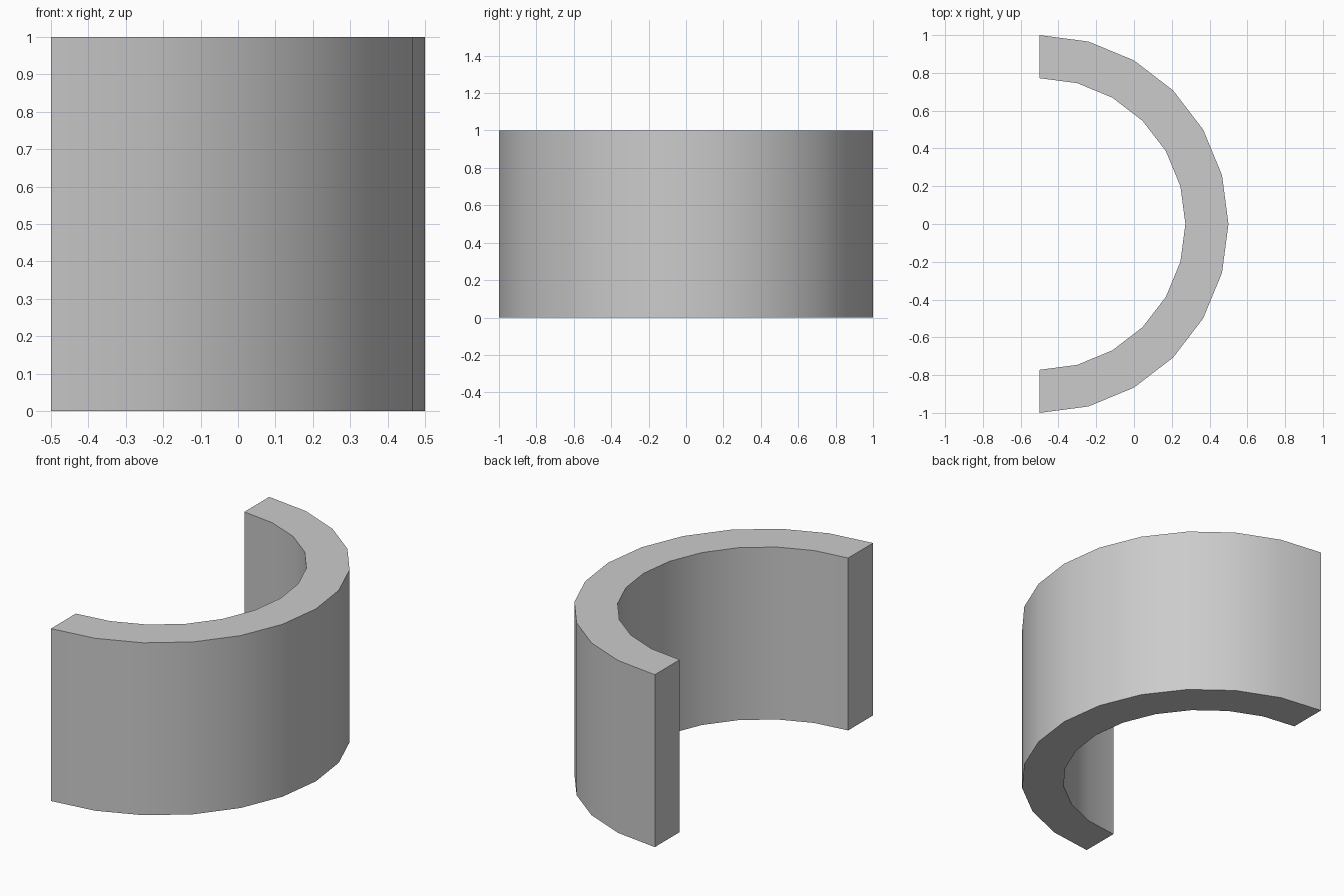
import bpy, bmesh, math

if "Cube" in bpy.data.objects:
    bpy.data.objects.remove(bpy.data.objects["Cube"])

OUTER, INNER, HEIGHT, STEPS = 1.0, 0.772, 1.0, 12
CENTRE_X = -0.5


def arc_point(bm, radius, i):
    a = -math.pi / 2 + math.pi * i / STEPS
    return bm.verts.new((CENTRE_X + radius * math.cos(a), radius * math.sin(a), 0))


# Flat half-ring profile made of quads
bm = bmesh.new()
outer = [arc_point(bm, OUTER, i) for i in range(STEPS + 1)]
inner = [arc_point(bm, INNER, i) for i in range(STEPS + 1)]
for i in range(STEPS):
    bm.faces.new((outer[i], outer[i + 1], inner[i + 1], inner[i]))

# Extrude upward into a solid curved wall
result = bmesh.ops.extrude_face_region(bm, geom=bm.faces[:], use_keep_orig=True)
top = [g for g in result["geom"] if isinstance(g, bmesh.types.BMVert)]
bmesh.ops.translate(bm, verts=top, vec=(0, 0, HEIGHT))
bmesh.ops.recalc_face_normals(bm, faces=bm.faces[:])

mesh = bpy.data.meshes.new("half_ring_wall")
bm.to_mesh(mesh)
bm.free()
wall = bpy.data.objects.new("half_ring_wall", mesh)
bpy.context.collection.objects.link(wall)

# Smooth curved sides, crisp rims and ends
bpy.context.view_layer.objects.active = wall
wall.select_set(True)
bpy.ops.object.shade_smooth_by_angle(angle=math.radians(30))
